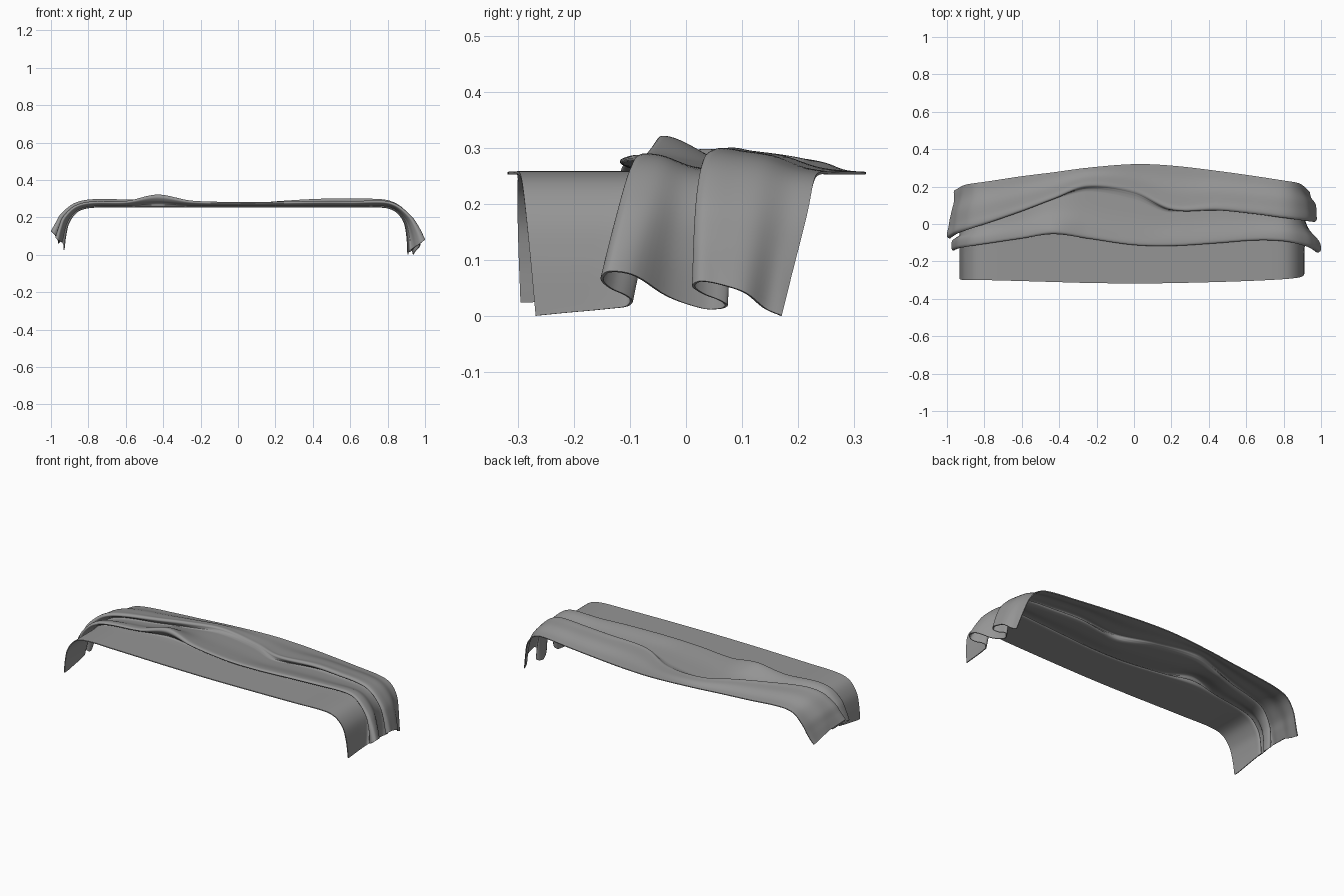
import bpy, math

if "Cube" in bpy.data.objects:
    bpy.data.objects.remove(bpy.data.objects["Cube"])


def spline(keys, rows, t):
    """Smooth interpolation of rows (lists of numbers) at key value t."""
    n = len(keys)
    t = min(max(t, keys[0]), keys[-1])
    i = 0
    while i < n - 2 and t > keys[i + 1]:
        i += 1

    def slope(k, c):
        a, b = max(k - 1, 0), min(k + 1, n - 1)
        return (rows[b][c] - rows[a][c]) / (keys[b] - keys[a])

    d = keys[i + 1] - keys[i]
    s = (t - keys[i]) / d
    out = []
    for c in range(len(rows[0])):
        p, q = rows[i][c], rows[i + 1][c]
        out.append((2*s**3 - 3*s*s + 1) * p + (s**3 - 2*s*s + s) * d * slope(i, c)
                   + (3*s*s - 2*s**3) * q + (s**3 - s*s) * d * slope(i + 1, c))
    return out


# Drape path along the cloth: t, x, z
PATH = [(-1.09, -.93, .031), (-1.0, -.92, .112), (-.93, -.902, .18), (-.86, -.856, .238),
        (-.78, -.78, .259), (-.6, -.6, .261), (0, 0, .261), (.6, .6, .261), (.78, .78, .259),
        (.85, .842, .238), (.92, .885, .185), (1.0, .902, .107), (1.09, .908, .007)]

# Fold layout: t, front edge, (lip, overlap, height) of two folds, back edge
FOLDS = [(-1.09, -.295, -.14, .045, .05, -.075, .05, .078, .178),
         (-.93, -.30, -.125, .045, .035, -.045, .05, .05, .208),
         (-.80, -.30, -.105, .03, .030, .0, .04, .042, .225),
         (-.60, -.305, -.075, .03, .030, .07, .02, .038, .255),
         (-.43, -.31, -.052, .03, .064, .135, .01, .034, .276),
         (-.25, -.315, -.075, .03, .032, .20, .003, .022, .30),
         (0, -.318, -.11, .03, .025, .17, .0, .010, .32),
         (.20, -.316, -.115, .03, .026, .078, .006, .028, .312),
         (.45, -.31, -.10, .03, .030, .075, .03, .042, .283),
         (.65, -.303, -.085, .03, .030, .055, .04, .042, .255),
         (.80, -.295, -.09, .04, .035, .035, .05, .040, .232),
         (.92, -.285, -.115, .05, .045, .02, .06, .042, .215),
         (1.09, -.268, -.15, .052, .103, .013, .058, .076, .17)]


def fold(a, w, h):
    """S-shaped pleat: under layer, turn, lip and crest; a soft ramp where w is small."""
    r = max(0, .012 - w) * 2
    return [(a + .3*w - 1.6*r, .02*h), (a + .85*w - 1.2*r, .06*h), (a + w + .001 - .8*r, .2*h),
            (a + .8*w - .5*r, .36*h), (a + .3*w - .2*r, .56*h), (a, .82*h),
            (a + .15*w + .005 + .1*r, h), (a + .7*w + .02 + .2*r, .88*h)]


def section(yf, a1, w1, h1, a2, w2, h2, yb):
    f1, f2 = fold(a1, w1, h1), fold(a2, w2, h2)
    mid = .5 * (f1[-1][0] + f2[0][0])
    crest = f2[-1][0]
    back = lambda k: crest + (yb - crest) * k
    return ([(yf, 0), (.5 * (yf + a1), 0), (a1 - .03, 0)] + f1 + [(mid, .3 * h1)] + f2 +
            [(back(.35), .68 * h2), (back(.7), .2 * h2), (yb, 0)])


NU, NV = 170, 120
pk, pr = [p[0] for p in PATH], [p[1:] for p in PATH]
fk, fr = [f[0] for f in FOLDS], [f[1:] for f in FOLDS]
verts = []
for i in range(NU + 1):
    t = -1.09 + 2.18 * i / NU
    x, z = spline(pk, pr, t)
    e = min(max((abs(t) - .76) / .2, 0), 1)
    e = e * e * (3 - 2 * e)
    nx, nz = math.copysign(.88 * e, t), 1 - (.35 if t > 0 else .15) * e
    tip = max(0, (abs(t) - .88) / .21) ** 2
    pts = section(*spline(fk, fr, t))
    keys = [0]
    for p, q in zip(pts, pts[1:]):
        keys.append(keys[-1] + math.dist(p, q) + 1e-4)
    # Sample every control span by a fixed share so folds stay dense
    for j in range(NV + 1):
        s = j / NV * (len(pts) - 1)
        k = min(int(s), len(pts) - 2)
        y, h = spline(keys, pts, keys[k] + (s - k) * (keys[k + 1] - keys[k]))
        h = max(h, 0)
        # Hems: the gathered left end is pulled up, the right rises a little mid-width
        b = min(max((y + .27) / .2, 0), 1)
        up = tip * (.035 * b if t < 0 else .014 * math.sin(math.pi * min(max((y + .268) / .438, 0), 1)))
        # Back corners flare outwards
        out = math.copysign(.03 * tip * min(max((y - .05) / .12, 0), 1), t)
        verts.append((x + nx * h + out, y, z + nz * h + up))
faces = []
for i in range(NU):
    for j in range(NV):
        a = i * (NV + 1) + j
        faces.append((a, a + NV + 1, a + NV + 2, a + 1))

# Draped cloth runner
mesh = bpy.data.meshes.new("draped_cloth")
mesh.from_pydata(verts, [], faces)
cloth = bpy.data.objects.new("draped_cloth", mesh)
bpy.context.collection.objects.link(cloth)
low = min(v.co.z for v in mesh.vertices)
for v in mesh.vertices:
    v.co.z -= low - .001

# Dark grey fabric
fabric = bpy.data.materials.new("fabric")
fabric.diffuse_color = (.3, .3, .3, 1)
fabric.use_nodes = True
fabric.node_tree.nodes["Principled BSDF"].inputs["Base Color"].default_value = fabric.diffuse_color
mesh.materials.append(fabric)

# Fabric thickness
sol = cloth.modifiers.new("thickness", 'SOLIDIFY')
sol.thickness = .005
sol.offset = 0
bpy.context.view_layer.objects.active = cloth
cloth.select_set(True)
bpy.ops.object.modifier_apply(modifier="thickness")
bpy.ops.object.shade_smooth_by_angle(angle=math.radians(50))
